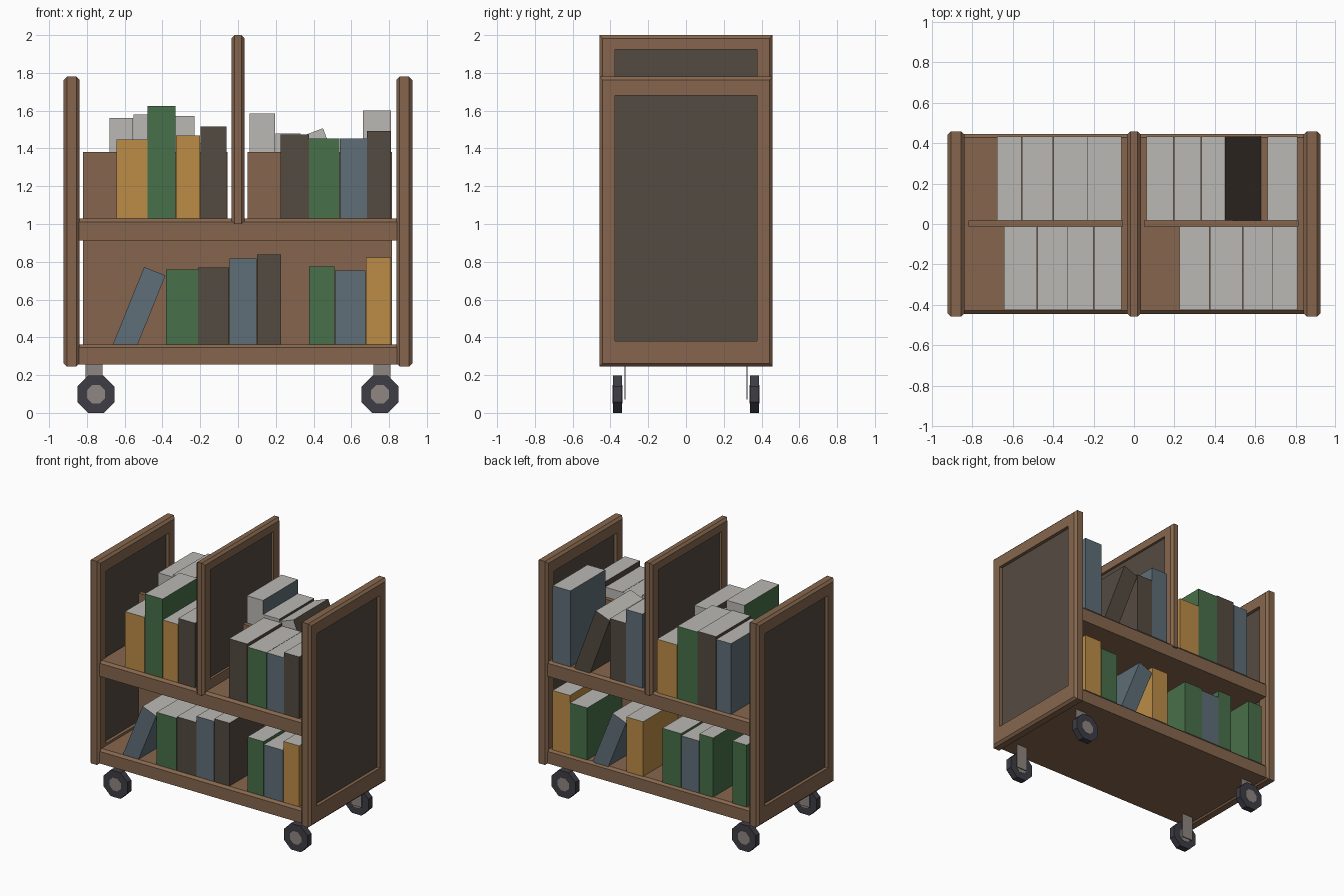
import bpy, bmesh, math
from mathutils import Matrix

if "Cube" in bpy.data.objects:
    bpy.data.objects.remove(bpy.data.objects["Cube"])


def mat(name, hexcol):
    lin = []
    for i in (0, 2, 4):
        c = int(hexcol[i:i + 2], 16) / 255
        lin.append(min(1, 1.1 * (c / 12.92 if c < 0.04 else ((c + 0.055) / 1.055) ** 2.4)))
    m = bpy.data.materials.new(name)
    m.diffuse_color = (*lin, 1)
    m.use_nodes = True
    m.node_tree.nodes["Principled BSDF"].inputs["Base Color"].default_value = m.diffuse_color
    return m


WOOD = mat("wood", "80624a")
DARK = mat("dark brown", "50473e")
BLUE = mat("slate blue", "5a6a72")
GREEN = mat("green", "446b46")
OCHRE = mat("ochre", "b48644")
PAGES = mat("paper", "b3b1ac")
TYRE = mat("tyre", "3a3a42")
METAL = mat("metal", "88807c")


def finish(bm, name, mats):
    bmesh.ops.recalc_face_normals(bm, faces=bm.faces[:])
    me = bpy.data.meshes.new(name)
    bm.to_mesh(me)
    bm.free()
    for m in mats:
        me.materials.append(m)
    ob = bpy.data.objects.new(name, me)
    bpy.context.collection.objects.link(ob)
    return ob


def box_bm(x0, x1, y0, y1, z0, z1):
    bm = bmesh.new()
    bmesh.ops.create_cube(bm, size=1)
    for v in bm.verts:
        v.co.x = x1 if v.co.x > 0 else x0
        v.co.y = y1 if v.co.y > 0 else y0
        v.co.z = z1 if v.co.z > 0 else z0
    return bm


def box(name, m, *dims):
    return finish(box_bm(*dims), name, [m])


def panel(name, cx, half, z0, z1, opening, depth, ch=0.017):
    """Chamfered frame with a recessed dark panel on both sides, lofted along x."""
    oy, oz0, oz1 = opening
    outer, flat = (0.459, z0, z1), (0.459 - ch, z0 + ch, z1 - ch)
    side = [(half - depth, opening), (half, opening), (half, flat), (half - ch, outer)]
    loops = [(-x, r) for x, r in side] + [(x, r) for x, r in reversed(side)]
    bm = bmesh.new()
    rings = []
    for x, (y, a, b) in loops:
        rings.append([bm.verts.new((cx + x, p, q)) for p, q in ((-y, a), (y, a), (y, b), (-y, b))])
    for r, s in zip(rings, rings[1:]):
        for i in range(4):
            j = (i + 1) % 4
            bm.faces.new((r[i], r[j], s[j], s[i]))
    for r in (rings[0], rings[-1]):
        bm.faces.new(r).material_index = 1
    finish(bm, name, [WOOD, DARK])


# End panels and the taller middle panel
for side, n in ((-1, "left"), (1, "right")):
    panel(n + "_end_panel", side * 0.881, 0.042, 0.245, 1.78, (0.375, 0.38, 1.68), 0.025)
panel("middle_panel", 0, 0.035, 1.0, 2.0, (0.375, 1.10, 1.925), 0.018)


# Shelves with chamfered upper long edges
def shelf(name, z0, z1):
    bm = box_bm(-0.845, 0.845, -0.445, 0.445, z0, z1)
    edges = [e for e in bm.edges
             if all(v.co.z > z1 - 0.001 for v in e.verts)
             and abs(e.verts[0].co.y - e.verts[1].co.y) < 0.001]
    bmesh.ops.bevel(bm, geom=edges, offset=0.017, segments=1, affect='EDGES')
    finish(bm, name, [WOOD])


shelf("lower_shelf", 0.255, 0.363)
shelf("upper_shelf", 0.912, 1.028)

# Boards between the front and back rows of books
box("lower_divider", WOOD, -0.82, 0.815, -0.012, 0.018, 0.36, 0.915)
box("upper_left_divider", WOOD, -0.82, -0.055, -0.012, 0.018, 1.025, 1.38)
box("upper_right_divider", WOOD, 0.05, 0.815, -0.012, 0.018, 1.025, 1.38)

# Castors: octagonal wheel, hub and bracket plate
def disc(name, m, x, y, r, depth):
    bm = bmesh.new()
    bmesh.ops.create_cone(bm, cap_ends=True, segments=8, radius1=r, radius2=r, depth=depth)
    rot = Matrix.Rotation(math.pi / 2, 4, 'X') @ Matrix.Rotation(math.pi / 8, 4, 'Z')
    bmesh.ops.transform(bm, matrix=Matrix.Translation((x, y, 0.0985)) @ rot, verts=bm.verts[:])
    finish(bm, name, [m])


for sx in (-1, 1):
    for sy in (-1, 1):
        n = ("front_" if sy < 0 else "back_") + ("left_" if sx < 0 else "right_")
        disc(n + "wheel", TYRE, sx * 0.752, sy * 0.362, 0.1066, 0.048)
        disc(n + "hub", METAL, sx * 0.752, sy * 0.362, 0.052, 0.052)
        y = sy * 0.323
        box(n + "bracket", METAL, sx * 0.762 - 0.045, sx * 0.762 + 0.045,
            y - 0.003, y + 0.003, 0.07, 0.257)


# Books: coloured covers and spine, paper on top, bottom and fore-edge
def book(name, m, cx, w, z0, h, front, tilt=0, depth=0.415):
    y0, y1 = (-0.012 - depth, -0.012) if front else (0.018, 0.018 + depth)
    bm = box_bm(-w / 2, w / 2, y0, y1, -0.022 if tilt else 0, h)
    bm.normal_update()
    for f in bm.faces:
        inner = f.normal.y > 0.5 if front else f.normal.y < -0.5
        if abs(f.normal.z) > 0.5 or inner:
            f.material_index = 1
    ob = finish(bm, name, [m, PAGES])
    ob.location = (cx, 0, z0)
    ob.rotation_euler.y = math.radians(tilt)


LOW, UP = 0.362, 1.027
rows = {
    ("upper_front", UP, True): [
        (OCHRE, -0.645, -0.479, 1.447), (GREEN, -0.479, -0.329, 1.625),
        (OCHRE, -0.329, -0.20, 1.468), (DARK, -0.20, -0.06, 1.515),
        (DARK, 0.224, 0.376, 1.475), (GREEN, 0.376, 0.538, 1.453),
        (BLUE, 0.538, 0.683, 1.453), (DARK, 0.683, 0.81, 1.493)],
    ("upper_back", UP, False): [
        (BLUE, -0.68, -0.555, 1.56), (DARK, -0.555, -0.40, 1.58),
        (GREEN, -0.40, -0.23, 1.573), (OCHRE, -0.23, -0.06, 1.43),
        (BLUE, 0.06, 0.197, 1.585), (DARK, 0.197, 0.333, 1.48),
        (BLUE, 0.66, 0.81, 1.60)],
    ("lower_front", LOW, True): [
        (GREEN, -0.382, -0.212, 0.758), (DARK, -0.212, -0.047, 0.77),
        (BLUE, -0.047, 0.10, 0.817), (DARK, 0.10, 0.228, 0.838),
        (GREEN, 0.376, 0.513, 0.775), (BLUE, 0.513, 0.677, 0.753),
        (OCHRE, 0.677, 0.81, 0.822)],
    ("lower_back", LOW, False): [
        (GREEN, -0.81, -0.69, 0.83), (GREEN, -0.53, -0.414, 0.81),
        (BLUE, -0.414, -0.263, 0.755), (GREEN, -0.263, -0.105, 0.77),
        (OCHRE, 0.054, 0.196, 0.775), (GREEN, 0.52, 0.665, 0.755),
        (OCHRE, 0.665, 0.81, 0.81)],
}
for (n, z, front), books in rows.items():
    for i, (m, x0, x1, top) in enumerate(books):
        book(f"{n}_book_{i + 1}", m, (x0 + x1) / 2, x1 - x0 - 0.002, z, top - z, front)

# Leaning books
book("lower_front_leaning_book", BLUE, -0.597, 0.122, LOW, 0.418, True, 22)
book("lower_back_leaning_book", BLUE, 0.41, 0.122, LOW, 0.418, False, -22)
book("upper_back_leaning_book", DARK, 0.563, 0.125, UP, 0.489, False, -20.5)
